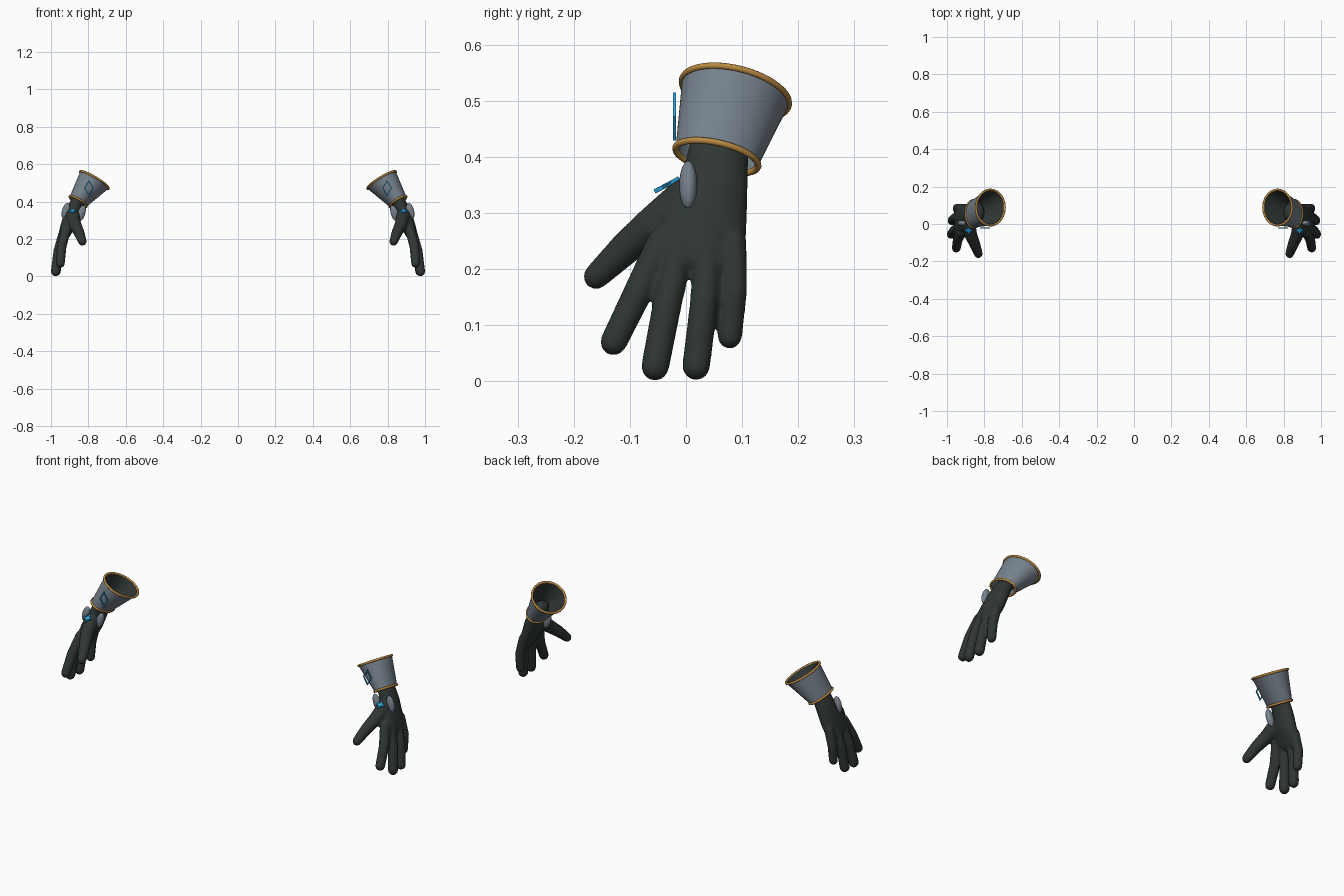
import bpy
import bmesh
from math import sin, cos, pi, radians
from mathutils import Vector

if "Cube" in bpy.data.objects:
    bpy.data.objects.remove(bpy.data.objects["Cube"])


def material(name, rgb):
    m = bpy.data.materials.new(name)
    m.use_nodes = True
    m.diffuse_color = (*rgb, 1)
    bsdf = m.node_tree.nodes["Principled BSDF"]
    bsdf.inputs["Base Color"].default_value = (*rgb, 1)
    bsdf.inputs["Roughness"].default_value = 0.7
    return m


DARK = material("dark_fabric", (0.028, 0.037, 0.034))
GREY = material("slate_grey", (0.18, 0.22, 0.26))
GOLD = material("gold_trim", (0.48, 0.25, 0.055))
BLUE = material("bright_blue", (0.025, 0.34, 0.66))


def finish(name, bm, mat, smooth=True, remesh=False):
    """Turn the bmesh into an object mirrored to the other hand."""
    bmesh.ops.recalc_face_normals(bm, faces=bm.faces)
    mesh = bpy.data.meshes.new(name)
    bm.to_mesh(mesh)
    bm.free()
    mesh.materials.append(mat)
    if smooth:
        for p in mesh.polygons:
            p.use_smooth = True
        mesh.set_sharp_from_angle(angle=radians(50))
    ob = bpy.data.objects.new(name, mesh)
    bpy.context.collection.objects.link(ob)
    if remesh:
        mod = ob.modifiers.new("fuse", "REMESH")
        mod.mode = "VOXEL"
        mod.voxel_size = 0.005
        mod.use_smooth_shade = True
        mod = ob.modifiers.new("soften", "SMOOTH")
        mod.factor = 0.5
        mod.iterations = 6
    ob.modifiers.new("other_hand", "MIRROR").use_mirror_merge = False
    return ob


def loft(bm, rings, closed=False):
    """Skin a list of rings; close into a loop or cap both ends."""
    loops = [[bm.verts.new(p) for p in r] for r in rings]
    n = len(loops[0])
    pairs = list(zip(loops, loops[1:]))
    if closed:
        pairs.append((loops[-1], loops[0]))
    for a, b in pairs:
        for i in range(n):
            j = (i + 1) % n
            bm.faces.new((a[i], a[j], b[j], b[i]))
    if not closed:
        bm.faces.new(loops[0])
        bm.faces.new(loops[-1])


def ellipse(c, u, v, a, b, n):
    return [c + u * a * cos(2 * pi * i / n) + v * b * sin(2 * pi * i / n)
            for i in range(n)]


def limb(bm, stations):
    """Round-ended tube through (x, y, z, half width, half depth)."""
    pts = [Vector(s[:3]) for s in stations]
    last = len(pts) - 1
    rings = []
    for k, (c, s) in enumerate(zip(pts, stations)):
        t = (pts[min(k + 1, last)] - pts[max(k - 1, 0)]).normalized()
        u = t.cross(Vector((1, 0, 0))).normalized()
        v = t.cross(u)
        w, d = s[3], s[-1]
        angles = [0]
        if k == 0:
            angles = [-80, -55, -28, 0]
        elif k == last:
            angles = [0, 28, 55, 80]
        for deg in angles:
            a = radians(deg)
            rings.append(ellipse(c + t * d * sin(a), u, v, w * cos(a), d * cos(a), 20))
    loft(bm, rings)


# Hand: palm, four fingers and thumb fused into one smooth skin
bm = bmesh.new()
limb(bm, [(.835, .062, .43, .052, .036), (.862, .055, .39, .056, .038),
          (.884, .05, .34, .061, .041), (.906, .034, .28, .076, .040),
          (.932, .021, .22, .083, .030)])
limb(bm, [(.922, .083, .25, .025), (.945, .085, .16, .024), (.946, .078, .08, .022)])
limb(bm, [(.928, .042, .25, .026), (.960, .032, .14, .025), (.972, .018, .027, .025)])
limb(bm, [(.928, -.010, .25, .026), (.960, -.033, .14, .026), (.976, -.055, .026, .025)])
limb(bm, [(.920, -.042, .25, .027), (.943, -.085, .16, .026), (.950, -.129, .07, .024)])
limb(bm, [(.885, .0, .325, .038), (.872, -.06, .277, .034),
          (.850, -.11, .235, .029), (.832, -.16, .187, .023)])
finish("glove_hand", bm, DARK, remesh=True)

# Flared cuff, described by its two tilted end ellipses
LOW, HIGH = Vector((.855, .055, .40)), Vector((.768, .088, .515))
U, V = Vector((1, 0, .57)).normalized(), Vector((0, 1, -.2)).normalized()
N = U.cross(V)


def cuff_ring(t, inset=0, lift=0):
    a, b = .052 + .036 * t, .075 + .022 * t
    return ellipse(LOW.lerp(HIGH, t) + N * lift, U, V, a - inset, b - inset, 48)


bm = bmesh.new()
steps = [0, .25, .5, .75, 1]
loft(bm, [cuff_ring(t) for t in steps]
     + [cuff_ring(t, .003) for t in reversed(steps)], closed=True)
finish("cuff", bm, GREY)

# Dark lining that narrows down to the wrist
bm = bmesh.new()
loft(bm, [cuff_ring(1, .004), cuff_ring(.2, .022),
          cuff_ring(.2, .024), cuff_ring(1, .007)], closed=True)
finish("cuff_lining", bm, DARK)

# Rolled trim along both cuff edges
for name, t in (("lower_trim", 0), ("upper_trim", 1)):
    bm = bmesh.new()
    r = .006
    loft(bm, [cuff_ring(t, r * cos(k * pi / 5), r * sin(k * pi / 5))
              for k in range(10)], closed=True)
    finish(name, bm, GOLD)

# Oval wrist pads on the outer and inner sides
for name, pos, tilt in (("outer_pad", (.921, .004, .35), .2),
                        ("inner_pad", (.837, .004, .338), .25)):
    bm = bmesh.new()
    bmesh.ops.create_uvsphere(bm, u_segments=24, v_segments=14, radius=1)
    for v in bm.verts:
        x, y, z = v.co.x * .021, v.co.y * .016, v.co.z * .043
        v.co = Vector(pos) + Vector((x - z * tilt, y, z))
    finish(name, bm, GREY)

# Diamond frame standing in front of the cuff
bm = bmesh.new()
centre = Vector((.797, -.0205, .472))
X, Y, Z = Vector((1, 0, 0)), Vector((0, 1, 0)), Vector((0, 0, 1))
loft(bm, [ellipse(centre + Y * dy, X, Z, .026 * s, .043 * s, 4)
          for s, dy in ((1, -.0025), (1, .0025), (.76, .0025), (.76, -.0025))],
     closed=True)
finish("diamond_frame", bm, BLUE, smooth=False)

# Four-pointed star plate at the base of the thumb
bm = bmesh.new()
centre, along = Vector((.885, -.034, .35)), Vector((0, .88, .47))
normal = X.cross(along)
rings = []
for h in (-.004, .004):
    rings.append([centre + normal * h
                  + (X * cos(k * pi / 4) + along * sin(k * pi / 4))
                  * (.011 if k % 2 else .025) for k in range(8)])
loft(bm, rings)
finish("star_plate", bm, BLUE, smooth=False)
